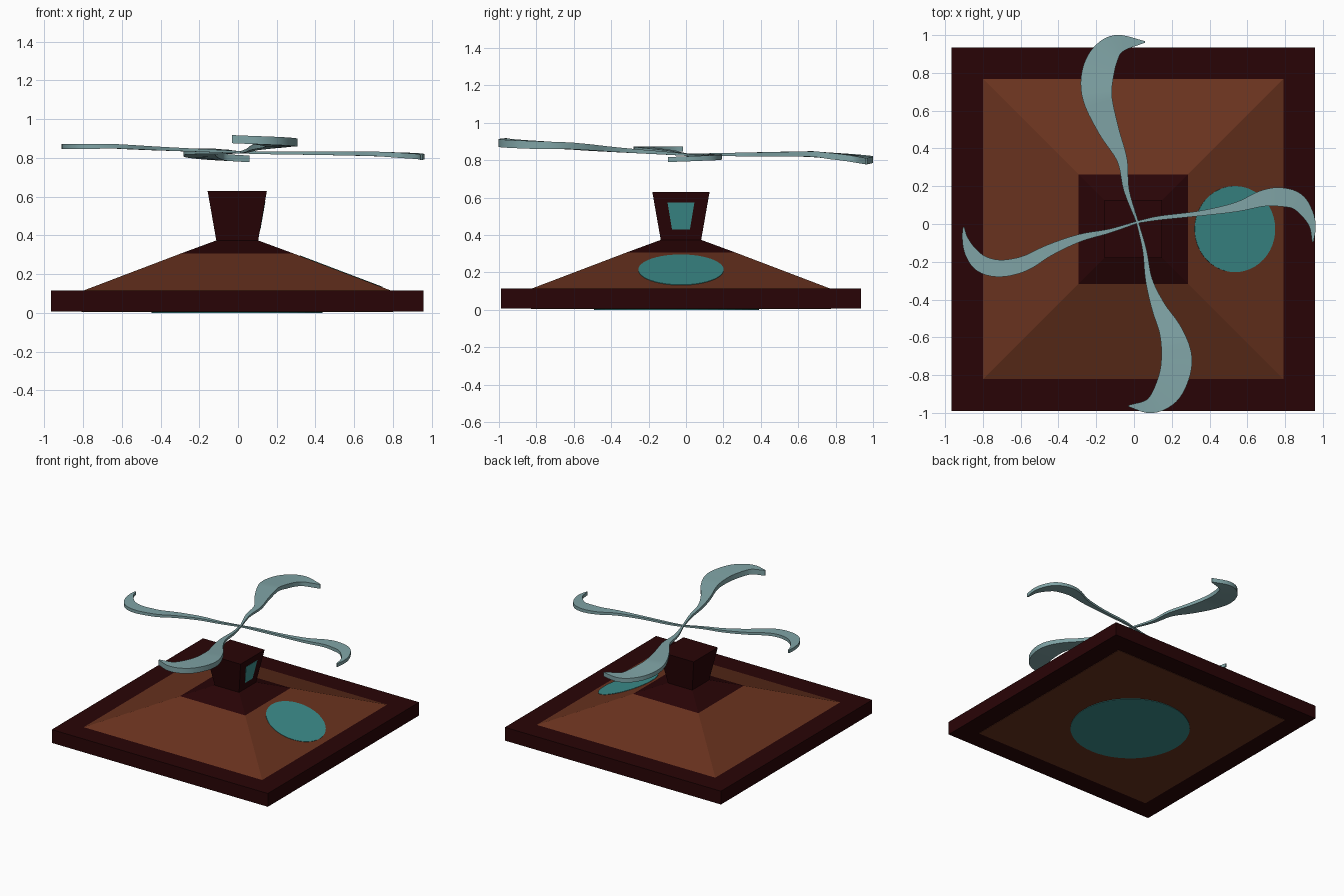
import bpy, bmesh, math
from mathutils import Vector

if "Cube" in bpy.data.objects:
    bpy.data.objects.remove(bpy.data.objects["Cube"])

CX, CY = -0.004, -0.027      # centre of the square building


def material(name, rgb):
    m = bpy.data.materials.new(name)
    m.diffuse_color = (*rgb, 1)
    m.use_nodes = True
    m.node_tree.nodes["Principled BSDF"].inputs["Base Color"].default_value = m.diffuse_color
    return m


DARK = material("dark maroon wood", (0.0215, 0.0012, 0.0018))
BROWN = material("brown roof", (0.140, 0.032, 0.013))
TEAL = material("teal glass", (0.045, 0.265, 0.260))
STEEL = material("pale blue metal", (0.215, 0.370, 0.380))


def finish(name, bm, mat):
    bmesh.ops.recalc_face_normals(bm, faces=bm.faces)
    me = bpy.data.meshes.new(name)
    bm.to_mesh(me)
    bm.free()
    me.materials.append(mat)
    ob = bpy.data.objects.new(name, me)
    bpy.context.collection.objects.link(ob)
    return ob


def loft(name, rings, mat):
    """Skin a list of equal-length point rings and cap both ends."""
    bm = bmesh.new()
    vs = [[bm.verts.new(p) for p in r] for r in rings]
    n = len(vs[0])
    for a, b in zip(vs, vs[1:]):
        for i in range(n):
            j = (i + 1) % n
            bm.faces.new((a[i], a[j], b[j], b[i]))
    bm.faces.new(vs[0])
    bm.faces.new(vs[-1])
    return finish(name, bm, mat)


def square(h, z):
    return [(CX + sx * h, CY + sy * h, z)
            for sx, sy in ((-1, -1), (1, -1), (1, 1), (-1, 1))]


# Square base slab with a brown panel on its underside
loft("base_slab", [square(0.962, 0.008), square(0.962, 0.115)], DARK)
loft("floor_panel", [square(0.803, 0.005), square(0.803, 0.010)], BROWN)
# Sloped roof, then the cap and flared tower above it
loft("roof", [square(0.80, 0.113), square(0.29, 0.307)], BROWN)
loft("roof_cap_and_tower", [square(0.29, 0.307), square(0.108, 0.374),
                            square(0.153, 0.63)], DARK)


def disc(name, radius, loc, rot):
    bm = bmesh.new()
    bmesh.ops.create_cone(bm, cap_ends=True, segments=48, radius1=radius,
                          radius2=radius, depth=0.004)
    ob = finish(name, bm, TEAL)
    ob.location, ob.rotation_euler = loc, rot


# Round skylight on the right slope and round plate under the floor
disc("roof_skylight", 0.228, (0.534, CY, 0.2135), (0, math.atan(0.194 / 0.51), 0))
disc("floor_plate", 0.441, (-0.005, -0.05, 0.002), (0, 0, 0))

# Tapered window on the right side of the tower


def window_ring(off):
    return [(CX + 0.108 + (z - 0.374) * 0.045 / 0.256 + off, CY + y, z)
            for y, z in ((-0.048, 0.43), (0.048, 0.43), (0.072, 0.575), (-0.072, 0.575))]


loft("tower_window", [window_ring(-0.003), window_ring(0.002)], TEAL)


def smooth_path(pts, steps=5):
    """Catmull-Rom interpolation through the control points."""
    p = [Vector(q) for q in pts]
    p = [2 * p[0] - p[1]] + p + [2 * p[-1] - p[-2]]
    out = []
    for a, b, c, d in zip(p, p[1:], p[2:], p[3:]):
        for k in range(steps):
            t = k / steps
            out.append(0.5 * (2 * b + (c - a) * t + (2 * a - 5 * b + 4 * c - d) * t * t
                              + (3 * b - a - 3 * c + d) * t ** 3))
    return out + [p[-2]]


def blade(name, path, z_mid, z_tip, thick):
    """Hooked blade: path of (x, y, width), top height at mid-length and tip."""
    pts = smooth_path([(0.018, 0.01, 0.012)] + path)
    rings, n = [], len(pts) - 1
    for i, q in enumerate(pts):
        d = pts[min(i + 1, n)] - pts[max(i - 1, 0)]
        side = Vector((-d.y, d.x, 0)).normalized() * max(q.z, 0.008) / 2
        t = i / n
        if t < 0.5:
            top = 0.835 + (z_mid - 0.835) * t * 2
        else:
            top = z_mid + (z_tip - z_mid) * (t * 2 - 1)
        h = 0.012 + (thick - 0.012) * min(1, t * 1.6)
        c = Vector((q.x, q.y, top))
        down = Vector((0, 0, -h))
        rings.append([c - side, c + side, c + side + down, c - side + down])
    ob = loft(name, rings, STEEL)
    bpy.context.view_layer.objects.active = ob
    ob.select_set(True)
    bpy.ops.object.shade_smooth_by_angle(angle=math.radians(35))
    ob.select_set(False)


# Four hooked rotor blades meeting above the tower
blade("back_blade", [(-.04, .18, .03), (-.063, .34, .055), (-.135, .50, .11),
                     (-.193, .667, .155), (-.193, .788, .17), (-.156, .889, .15),
                     (-.084, .953, .10), (.058, .964, .008)], 0.848, 0.812, 0.034)
blade("front_blade", [(.056, -.138, .022), (.079, -.296, .037), (.13, -.44, .075),
                      (.193, -.566, .12), (.225, -.693, .16), (.214, -.80, .16),
                      (.167, -.90, .14), (.085, -.963, .08), (-.03, -.963, .008)],
      0.895, 0.918, 0.042)
blade("right_blade", [(.135, .032, .022), (.347, .056, .027), (.542, .09, .05),
                      (.68, .135, .085), (.775, .143, .10), (.86, .122, .09),
                      (.915, .06, .065), (.945, -.01, .035), (.947, -.095, .008)],
      0.832, 0.817, 0.027)
blade("left_blade", [(-.13, -.037, .022), (-.288, -.074, .04), (-.447, -.138, .06),
                     (-.58, -.209, .08), (-.706, -.235, .09), (-.805, -.212, .09),
                     (-.865, -.148, .065), (-.895, -.074, .03), (-.902, -.016, .008)],
      0.872, 0.873, 0.026)
